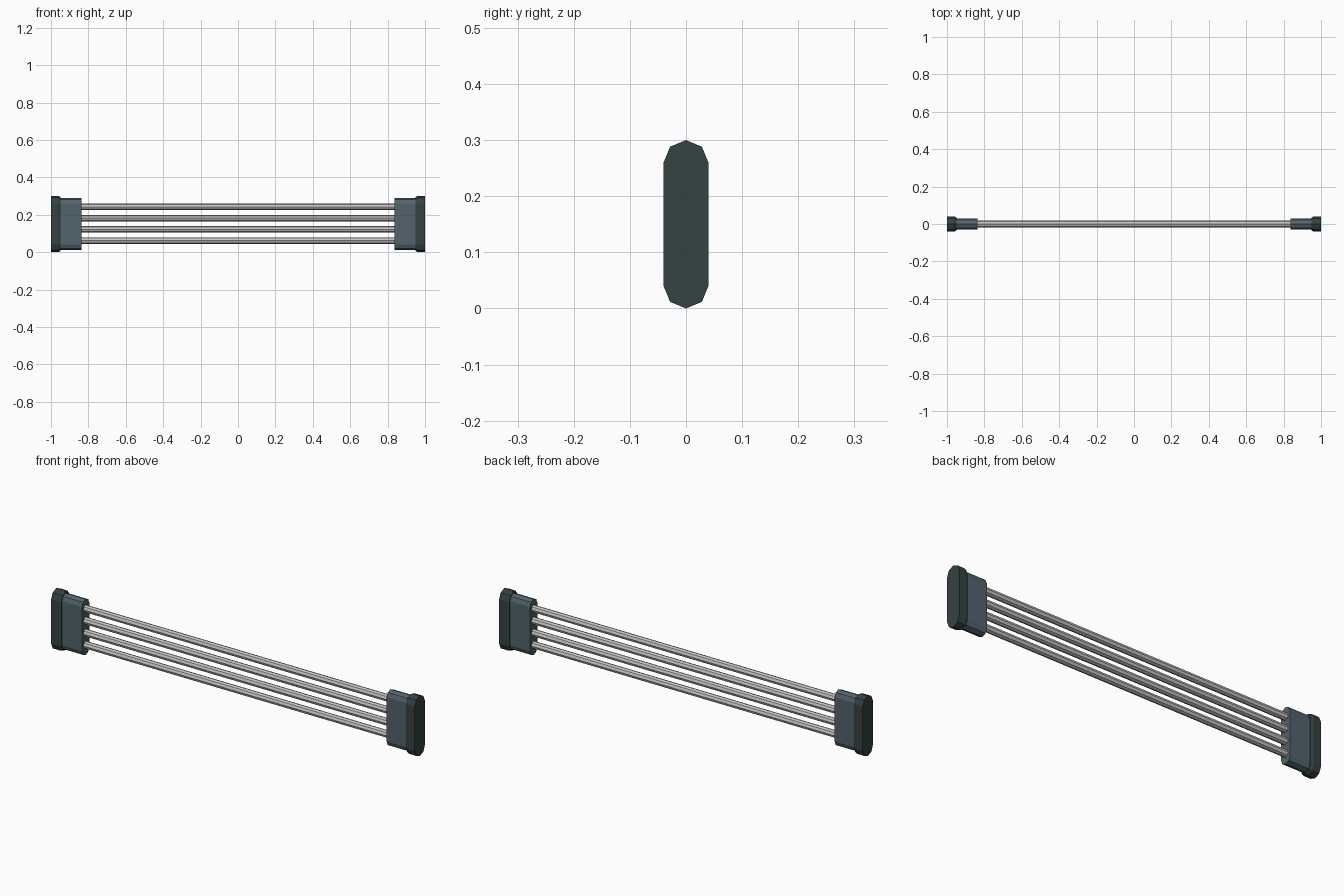
import bpy, bmesh, math

if "Cube" in bpy.data.objects:
    bpy.data.objects.remove(bpy.data.objects["Cube"])

def mat(name, rgb):
    m = bpy.data.materials.new(name)
    m.diffuse_color = (*rgb, 1)
    m.use_nodes = True
    m.node_tree.nodes["Principled BSDF"].inputs["Base Color"].default_value = m.diffuse_color
    return m

DARK = mat("dark_rubber", (0.036, 0.054, 0.054))
SLATE = mat("slate_grey", (0.085, 0.127, 0.148))
STEEL = mat("light_steel", (0.56, 0.56, 0.55))

def ring(r, z_lo, z_hi, steps=4):
    """Capsule outline in the YZ plane."""
    top = [(r * math.cos(math.pi * i / steps), z_hi + r * math.sin(math.pi * i / steps))
           for i in range(steps + 1)]
    low = [(-y, z_lo + z_hi - z) for y, z in top]
    if abs(z_hi - z_lo) < 1e-6:      # plain circle: drop doubled points
        return top[:-1] + low[:-1]
    return top + low

def loft(name, sections, z_lo, z_hi, material):
    """Join capsule sections (x, radius) along x and close both ends."""
    bm = bmesh.new()
    rings = [[bm.verts.new((x, y, z)) for y, z in ring(r, z_lo, z_hi)] for x, r in sections]
    n = len(rings[0])
    for a, b in zip(rings, rings[1:]):
        for i in range(n):
            bm.faces.new((a[i], a[(i + 1) % n], b[(i + 1) % n], b[i]))
    bm.faces.new(rings[0])
    bm.faces.new(rings[-1])
    bmesh.ops.recalc_face_normals(bm, faces=bm.faces)
    me = bpy.data.meshes.new(name)
    bm.to_mesh(me)
    bm.free()
    me.materials.append(material)
    ob = bpy.data.objects.new(name, me)
    bpy.context.collection.objects.link(ob)
    return ob

# End pads and sockets on both sides
for side, s in (("left", -1), ("right", 1)):
    loft(side + "_end_pad", [(s, 0.04), (s * 0.96, 0.04), (s * 0.948, 0.034)], 0.04, 0.26, DARK)
    loft(side + "_socket", [(s * 0.96, 0.029), (s * 0.838, 0.029)], 0.04, 0.26, SLATE)

# Four parallel rods
for i in range(4):
    z = 0.062 + 0.06 * i
    loft(f"rod_{i + 1}", [(-0.86, 0.0175), (0.86, 0.0175)], z, z, STEEL)
